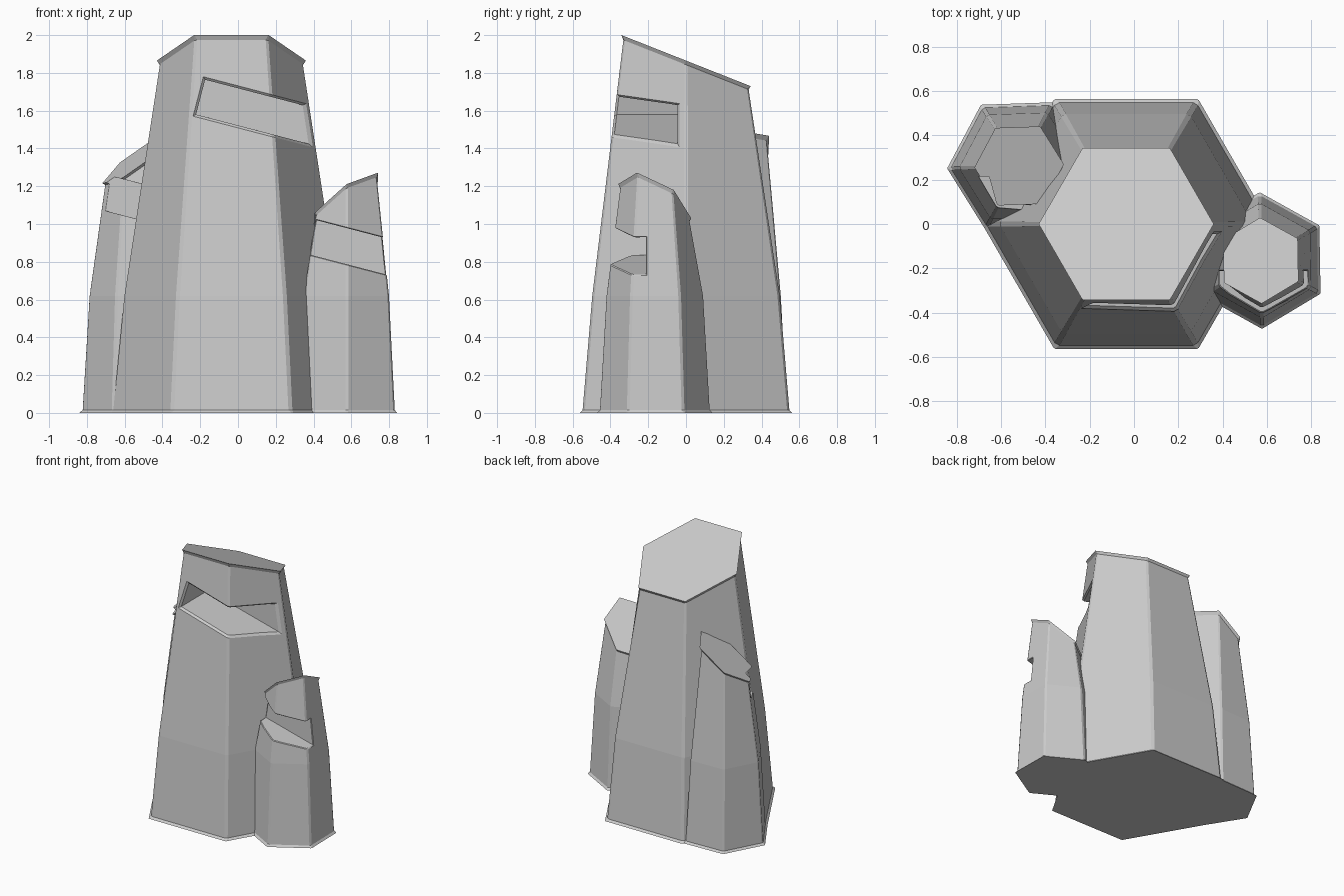
import bpy, bmesh, math
from mathutils import Matrix, Vector

if "Cube" in bpy.data.objects:
    bpy.data.objects.remove(bpy.data.objects["Cube"])

TILT = Matrix.Rotation(0.255, 4, 'Y')   # all notches share the same tilt


def section(radius, chamfer, turn):
    """Hexagon outline with each corner split in two."""
    pts = []
    for i in range(6):
        a = turn + i * math.pi / 3
        c = Vector((math.cos(a), math.sin(a))) * radius
        for s in (-1, 1):
            b = a + s * math.pi / 3
            n = Vector((math.cos(b), math.sin(b))) * radius
            pts.append(c + (n - c).normalized() * chamfer)
    return pts


def link(name, bm):
    me = bpy.data.meshes.new(name)
    bm.to_mesh(me)
    bm.free()
    ob = bpy.data.objects.new(name, me)
    bpy.context.collection.objects.link(ob)
    return ob


def column(name, center, turn, rings, top_z, slope):
    """rings: (radius, chamfer, height); height None or negative follows the slanted top."""
    bm = bmesh.new()
    loops = []
    for radius, chamfer, z in rings:
        loop = []
        for p in section(radius, chamfer, math.radians(turn)):
            h = z if z > 0 or not loops else top_z + slope[0] * p.x + slope[1] * p.y + z
            loop.append(bm.verts.new((center[0] + p.x, center[1] + p.y, h)))
        loops.append(loop)
    for lo, hi in zip(loops, loops[1:]):
        for i in range(12):
            j = (i + 1) % 12
            bm.faces.new((lo[i], lo[j], hi[j], hi[i]))
    bm.faces.new(loops[0][::-1])
    bm.faces.new(loops[-1])
    bmesh.ops.recalc_face_normals(bm, faces=bm.faces[:])
    return link(name, bm)


def notch(ob, corner, height, back_y, rim=0.013):
    """Cut a tilted slot open to the front, then chamfer its rim."""
    bm = bmesh.new()
    bmesh.ops.create_cube(bm, size=1, matrix=Matrix.Translation((corner[0], back_y, corner[1])) @ TILT
                          @ Matrix.Diagonal((1.2, 1, height, 1)) @ Matrix.Translation((0.5, -0.5, 0.5)))
    cutter = link(ob.name + "_cutter", bm)
    mod = ob.modifiers.new("notch", 'BOOLEAN')
    mod.operation, mod.solver, mod.object = 'DIFFERENCE', 'EXACT', cutter
    deps = bpy.context.evaluated_depsgraph_get()
    me = bpy.data.meshes.new_from_object(ob.evaluated_get(deps))
    ob.modifiers.clear()
    ob.data = me
    bpy.data.objects.remove(cutter)

    # chamfer only the edges between slot walls and the rock skin
    axes = [TILT.to_3x3() @ Vector(v) for v in ((1, 0, 0), (0, 1, 0), (0, 0, 1))]
    bm = bmesh.new()
    bm.from_mesh(me)
    bm.normal_update()

    def is_wall(f):
        return any(abs(f.normal.dot(a)) > 0.9995 for a in axes)
    edges = [e for e in bm.edges if len(e.link_faces) == 2
             and is_wall(e.link_faces[0]) != is_wall(e.link_faces[1])]
    bmesh.ops.bevel(bm, geom=edges, offset=rim, offset_type='OFFSET', segments=1,
                    profile=0.5, affect='EDGES', clamp_overlap=True)
    bm.to_mesh(me)
    bm.free()


# tall central column
main = column("main_column", (-0.035, 0), 0,
              [(0.65, 0.005, 0), (0.632, 0.014, 0.015), (0.573, 0.014, 0.62),
               (0.383, 0.010, -0.022), (0.395, 0.003, 0)], 1.865, (0, -0.395))
notch(main, (-0.222, 1.58), 0.19, -0.045)

# small column on the right
right = column("right_column", (0.572, -0.165), 31,
               [(0.308, 0.004, 0), (0.295, 0.010, 0.015), (0.26, 0.010, 0.62),
                (0.186, 0.007, -0.018), (0.194, 0.003, 0)], 1.12, (0.64, -0.46))
notch(right, (0.2, 0.885), 0.185, -0.212)

# half-buried column at the back left
left = column("back_left_column", (-0.518, 0.262), 2,
              [(0.325, 0.004, 0), (0.309, 0.010, 0.015), (0.272, 0.010, 0.62),
               (0.188, 0.007, -0.018), (0.202, 0.003, 0)], 1.355, (0.69, 0.26))
notch(left, (-0.95, 1.135), 0.185, 0.215, 0.01)
